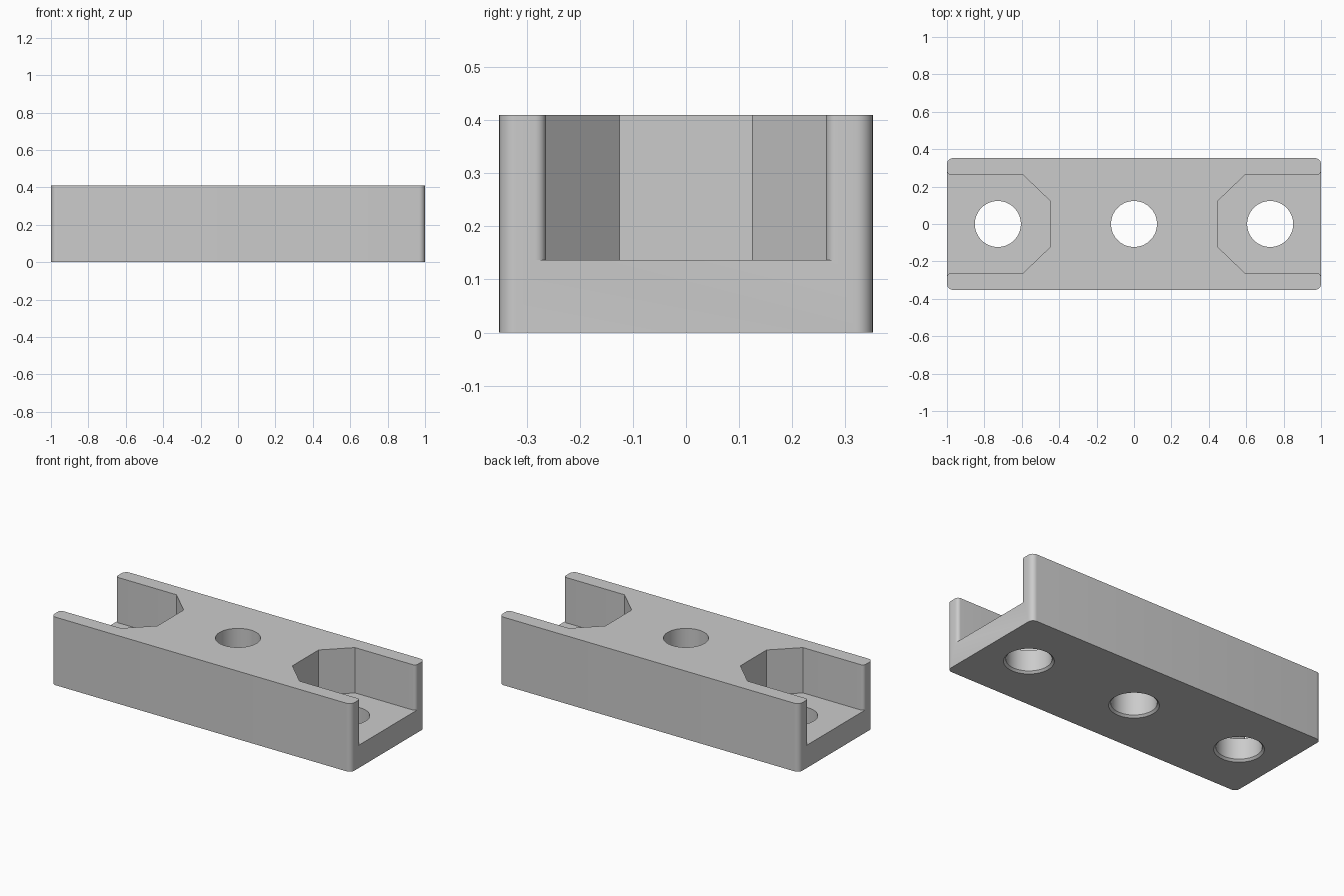
import bpy, bmesh, math

if "Cube" in bpy.data.objects:
    bpy.data.objects.remove(bpy.data.objects["Cube"])

grey = bpy.data.materials.new("light grey")
grey.diffuse_color = (0.6, 0.6, 0.6, 1)
grey.use_nodes = True
grey.node_tree.nodes["Principled BSDF"].inputs["Base Color"].default_value = grey.diffuse_color

L, W, H, FLOOR = 1.0, 0.352, 0.41, 0.137


def loft(name, layers):
    """Join stacked (points, z) outlines into a closed solid."""
    bm = bmesh.new()
    rings = [[bm.verts.new((x, y, z)) for x, y in pts] for pts, z in layers]
    n = len(rings[0])
    for a, b in zip(rings, rings[1:]):
        for i in range(n):
            j = (i + 1) % n
            bm.faces.new((a[i], a[j], b[j], b[i]))
    bm.faces.new(rings[0][::-1])
    bm.faces.new(rings[-1])
    bmesh.ops.recalc_face_normals(bm, faces=bm.faces)
    me = bpy.data.meshes.new(name)
    bm.to_mesh(me)
    bm.free()
    me.materials.append(grey)
    ob = bpy.data.objects.new(name, me)
    bpy.context.collection.objects.link(ob)
    return ob


def arc(cx, cy, r, a0, a1, n):
    return [(cx + r * math.cos(math.radians(a0 + (a1 - a0) * i / n)),
             cy + r * math.sin(math.radians(a0 + (a1 - a0) * i / n))) for i in range(n + 1)]


def circle(cx, r):
    return arc(cx, 0, r, 0, 360, 64)[:-1]


# Block with rounded upright corners
R = 0.032
outline = []
for k, (sx, sy) in enumerate([(1, 1), (-1, 1), (-1, -1), (1, -1)]):
    outline += arc(sx * (L - R), sy * (W - R), R, 90 * k, 90 * k + 90, 8)
block = loft("mounting_block", [(outline, 0), (outline, H)])

# Open end pockets, flared at the mouth
r, py = 0.02, 0.264
half = [(0.45, 0.125), (0.595, py)]
half += arc(L - r, py + r, r, -90, 0, 6) + [(1.1, py + r)]
pocket = half[::-1] + [(x, -y) for x, y in half]
cutters = []
for s in (1, -1):
    pts = [(s * x, y) for x, y in pocket]
    cutters.append(loft("pocket_cutter", [(pts, FLOOR), (pts, H + 0.1)]))

# Bolt holes with chamfered bottom rims
for x in (-0.728, 0, 0.728):
    cutters.append(loft("hole_cutter", [
        (circle(x, 0.147), -0.012), (circle(x, 0.123), 0.012), (circle(x, 0.123), H + 0.1)]))

bpy.context.view_layer.objects.active = block
for c in cutters:
    c.hide_render = True
    m = block.modifiers.new("cut", 'BOOLEAN')
    m.operation, m.solver, m.object = 'DIFFERENCE', 'EXACT', c
    bpy.ops.object.modifier_apply(modifier=m.name)
for c in cutters:
    bpy.data.objects.remove(c)

bpy.ops.object.select_all(action='DESELECT')
block.select_set(True)
bpy.ops.object.shade_smooth_by_angle(angle=math.radians(30))
